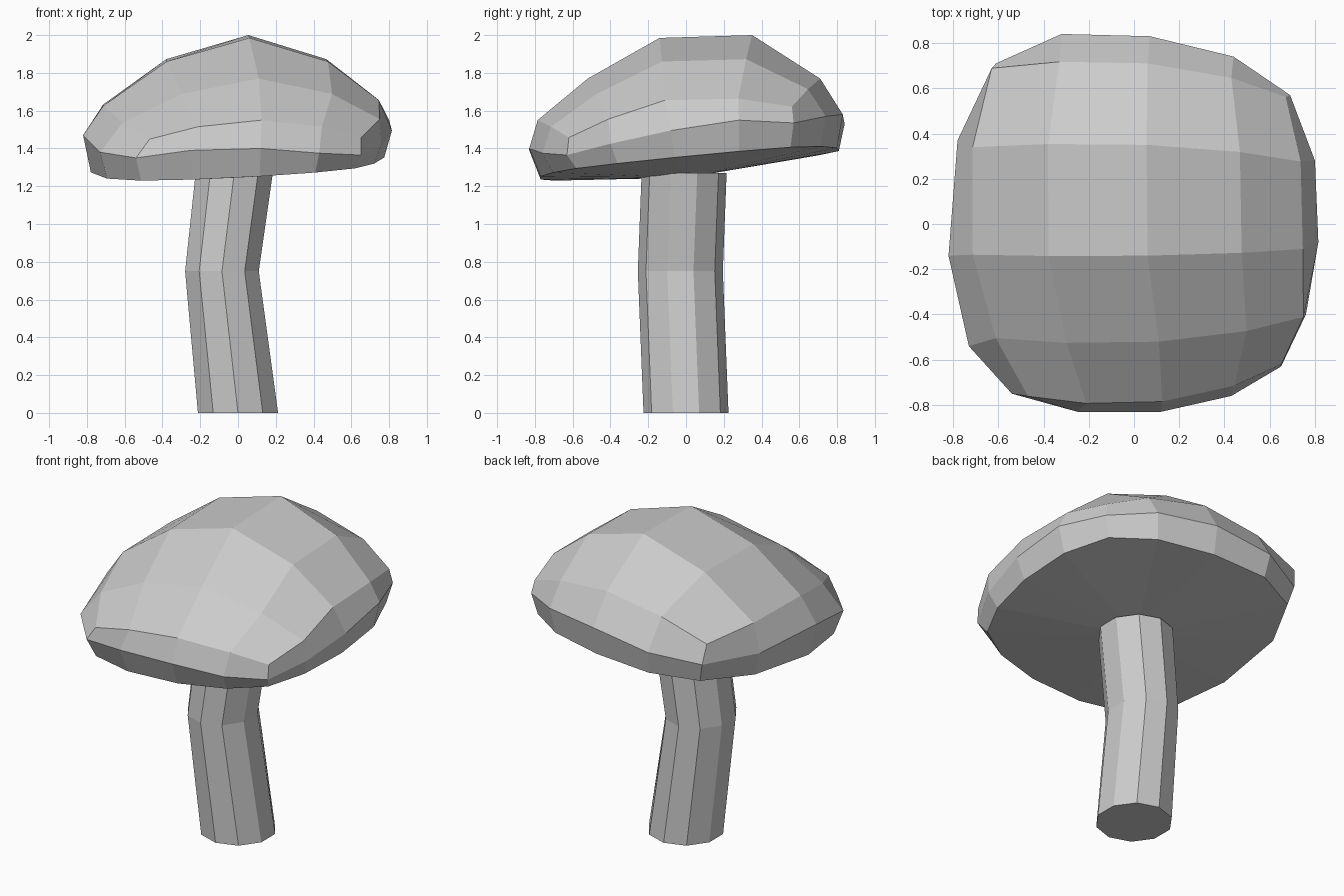
import bpy, bmesh
from math import cos, sin, pi

if "Cube" in bpy.data.objects:
    bpy.data.objects.remove(bpy.data.objects["Cube"])


def finish(bm, name):
    bmesh.ops.recalc_face_normals(bm, faces=bm.faces)
    mesh = bpy.data.meshes.new(name)
    bm.to_mesh(mesh)
    bm.free()
    obj = bpy.data.objects.new(name, mesh)
    bpy.context.collection.objects.link(obj)
    return obj


def bridge(bm, a, b):
    n = len(a)
    for i in range(n):
        bm.faces.new((a[i], a[(i + 1) % n], b[(i + 1) % n], b[i]))


# Stem: bent ten-sided tube, each section is (x, y, z, radius x, radius y)
SECTIONS = [(0, 0, 0, .223, .225), (-.085, -.03, .75, .205, .225), (-.02, -.01, 1.27, .215, .225)]
bm = bmesh.new()
rings = []
for cx, cy, z, rx, ry in SECTIONS:
    angles = [pi / 2 + i * pi / 5 for i in range(10)]
    rings.append([bm.verts.new((cx + rx * cos(a), cy + ry * sin(a), z)) for a in angles])
for lower, upper in zip(rings, rings[1:]):
    bridge(bm, lower, upper)
bm.faces.new(rings[0])
bm.faces.new(rings[-1])
finish(bm, "stem")

# Cap dome: rows along a spine (x, y, z, half width, side drop), front to back
SPINE = [(.125, -.785, 1.55, .56, .28), (.11, -.52, 1.77, .68, .65), (.06, -.14, 1.985, .73, 1),
         (.055, .35, 2.0, .725, 1.02), (.06, .71, 1.77, .65, .45)]
# Columns across each row (width share, y pull-in, height drop), left to right
COLUMNS = [(-1.06, .03, .36), (-.6, -.01, .125), (0, 0, 0), (.57, .09, .125), (.94, .21, .33)]
bm = bmesh.new()
grid = [[bm.verts.new((x + w * u, y * (1 - pull), z - k * drop)) for u, pull, drop in COLUMNS]
        for x, y, z, w, k in SPINE]
for j in range(4):
    for i in range(4):
        bm.faces.new((grid[j][i], grid[j][i + 1], grid[j + 1][i + 1], grid[j + 1][i]))
edge = (grid[0][:4] + [grid[j][4] for j in range(4)]
        + grid[4][:0:-1] + [grid[j][0] for j in range(4, 0, -1)])

# Cap rim: widest outline, from the front left corner anticlockwise
RIM = [(-.54, -.75, 1.35), (-.25, -.83, 1.39), (.12, -.83, 1.4), (.43, -.76, 1.375),
       (.65, -.63, 1.365), (.76, -.4, 1.425), (.815, -.08, 1.495), (.8, .28, 1.55),
       (.69, .57, 1.535), (.44, .74, 1.57), (.07, .83, 1.58), (-.32, .84, 1.53),
       (-.61, .71, 1.48), (-.78, .37, 1.47), (-.82, -.14, 1.47), (-.73, -.54, 1.38)]
rim = [bm.verts.new(p) for p in RIM]
bridge(bm, edge, rim)

# Cap underside: smaller tilted ring closed by a fan
lip = [bm.verts.new((.95 * x, .945 * y + .015, 1.323 + .045 * x + .092 * y)) for x, y, z in RIM]
bridge(bm, rim, lip)
centre = bm.verts.new((-.01, 0, 1.245))
for i in range(16):
    bm.faces.new((lip[i], lip[(i + 1) % 16], centre))
finish(bm, "cap")
